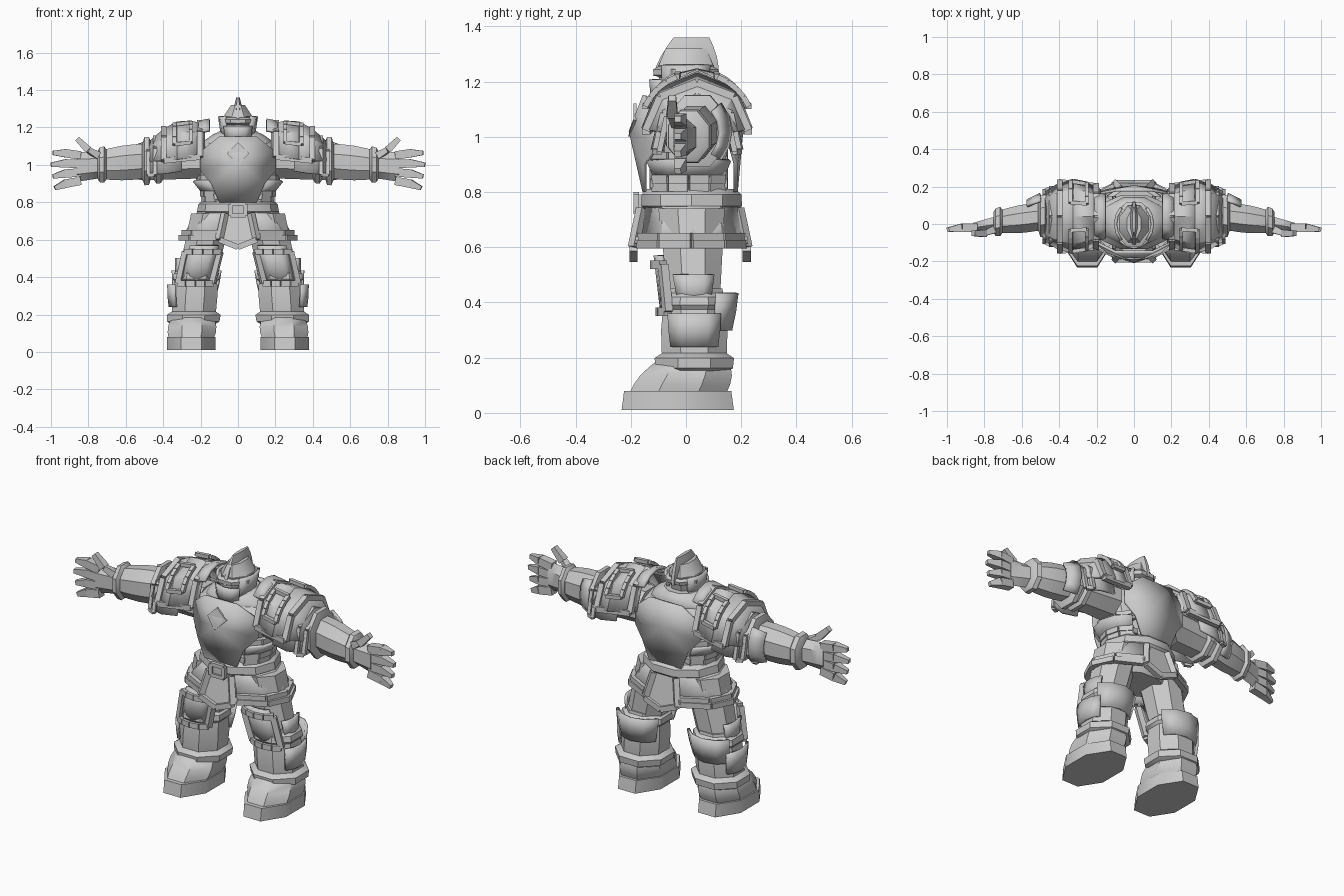
import bpy, bmesh, math
from mathutils import Vector

cube = bpy.data.objects.get("Cube")
if cube:
    bpy.data.objects.remove(cube)

steel = bpy.data.materials.new("plain steel grey")
steel.use_nodes = True
grey = (0.6, 0.6, 0.6, 1)
steel.diffuse_color = grey
steel.node_tree.nodes["Principled BSDF"].inputs["Base Color"].default_value = grey

# Directions around a body segment; on the arms SIDE points up
FRONT, SIDE, BACK = 0, math.pi / 2, math.pi
parts = []


class Segment:
    """Tapered oval body segment that armour can be wrapped around."""

    def __init__(self, start, end, wide, narrow, swell=0):
        self.start, self.end = Vector(start), Vector(end)
        self.wide, self.narrow, self.swell = Vector(wide), Vector(narrow), swell
        run = self.end - self.start
        self.sideways = abs(run.x) > abs(run.z)

    def point(self, t, angle, grow=0):
        radius = self.wide + (self.narrow - self.wide) * t
        extra = self.swell * math.sin(math.pi * t) + grow
        across = (radius.x + extra) * math.sin(angle)
        depth = -(radius.y + extra) * math.cos(angle)
        offset = Vector((0, depth, across)) if self.sideways else Vector((across, depth, 0))
        return self.start + (self.end - self.start) * t + offset


def finish(name, bm, thickness=0):
    """Make the object; parts lying wholly on the left are mirrored."""
    bmesh.ops.recalc_face_normals(bm, faces=bm.faces)
    paired = min(v.co.x for v in bm.verts) > 0
    mesh = bpy.data.meshes.new(name)
    bm.to_mesh(mesh)
    bm.free()
    mesh.materials.append(steel)
    ob = bpy.data.objects.new(name, mesh)
    bpy.context.collection.objects.link(ob)
    if thickness:
        shell = ob.modifiers.new("Thickness", "SOLIDIFY")
        shell.thickness, shell.offset = thickness, 0
    if paired:
        ob.modifiers.new("Mirror", "MIRROR")
    parts.append(ob)


def fan(facing, spread, count):
    return [facing + spread * (2 * i / (count - 1) - 1) for i in range(count)]


def around(sides):
    return [(i + 0.5) * math.tau / sides for i in range(sides)]


def skin(name, segment, rows, angles, closed):
    """Skin rows of (position, growth) over a segment."""
    bm = bmesh.new()
    rings = [[bm.verts.new(segment.point(t, a, grow)) for a in angles] for t, grow in rows]
    for low, high in zip(rings, rings[1:]):
        for i in range(0 if closed else 1, len(angles)):
            bm.faces.new((low[i - 1], low[i], high[i], high[i - 1]))
    if closed:
        bm.faces.new(rings[0])
        bm.faces.new(rings[-1])
    finish(name, bm, 0 if closed else 0.015)


def body(name, segment, sides=8):
    skin(name, segment, [(i / 4, 0) for i in range(5)], around(sides), True)


def cuff(name, segment, t, depth, grow=0.03, sides=8):
    rows = [(t - depth, 0), (t - depth / 2, grow), (t + depth / 2, grow), (t + depth, 0)]
    skin(name, segment, rows, around(sides), True)


def sheet(name, segment, facing, spread, low, high, grow=0.02, flare=0):
    """Curved armour plate, flaring outwards towards its high end."""
    rows = [(low + (high - low) * i / 2, grow + flare * i / 2) for i in range(3)]
    skin(name, segment, rows, fan(facing, spread, 5), False)


def bars(name, points, width, closed=False, tip=1):
    """Square bars along a path, each narrowing to its tip."""
    bm = bmesh.new()
    points = [Vector(p) for p in points]
    for a, b in zip(points, points[1:] + (points[:1] if closed else [])):
        turn = (b - a).to_track_quat("Z", "Y")
        for v in bmesh.ops.create_cube(bm, size=1)["verts"]:
            w = width * (tip if v.co.z > 0 else 1)
            v.co = (a + b) / 2 + turn @ Vector((v.co.x * w, v.co.y * w, v.co.z * (b - a).length))
    finish(name, bm)


def trim(name, segment, facing, spread, low, high, grow=0.03, width=0.03):
    """Raised frame following the outline of a curved plate."""
    angles = fan(facing, spread, 5)
    path = [segment.point(low, a, grow) for a in angles]
    path += [segment.point(high, a, grow) for a in reversed(angles)]
    bars(name, path, width, True)


def plate(name, points, push):
    """Flat outline pushed into a solid plate."""
    bm = bmesh.new()
    face = bm.faces.new([bm.verts.new(p) for p in points])
    moved = bmesh.ops.extrude_face_region(bm, geom=[face], use_keep_orig=True)["geom"]
    bmesh.ops.translate(bm, vec=push, verts=[v for v in moved if isinstance(v, bmesh.types.BMVert)])
    finish(name, bm)


def peaked(name, half, peak):
    """Symmetric faceted plate rising from its outline to one peak."""
    bm = bmesh.new()
    hub = bm.verts.new(peak)
    edge = [bm.verts.new(p) for p in half + [(-x, y, z) for x, y, z in reversed(half)]]
    for i in range(len(edge)):
        bm.faces.new((hub, edge[i - 1], edge[i]))
    finish(name, bm, 0.015)


# Boots
sole = Segment((0.25, -0.03, 0.01), (0.25, -0.03, 0.08), (0.14, 0.22), (0.14, 0.21))
boot = Segment((0.25, -0.03, 0.07), (0.24, 0.03, 0.2), (0.13, 0.19), (0.11, 0.13), 0.02)
body("boot_soles", sole)
body("boot_uppers", boot)

# Legs with knee, shin and calf armour
shin = Segment((0.24, 0.03, 0.15), (0.22, 0.03, 0.45), (0.12, 0.12), (0.11, 0.11), 0.015)
thigh = Segment((0.22, 0.03, 0.4), (0.14, 0.02, 0.74), (0.11, 0.1), (0.12, 0.13))
body("shins", shin)
body("thighs", thigh)
cuff("ankle_cuffs", shin, 0.1, 0.12, 0.03)
cuff("calf_bands", shin, 0.85, 0.1, 0.015)
sheet("calf_flares", shin, BACK, 1, 0.5, 0.95, 0, 0.04)
sheet("outer_shin_fins", shin, SIDE, 0.7, 0.3, 0.7, 0, 0.02)
sheet("knee_plates", thigh, FRONT, 0.6, -0.1, 0.5, 0.02)
trim("knee_trim", thigh, FRONT, 0.7, -0.1, 0.4, 0.03)
sheet("outer_knee_fins", thigh, SIDE, 0.6, 0, 0.3, 0, 0.02)

# Skirt, tabards and belt
hips = Segment((0, 0.02, 0.6), (0, 0.02, 0.8), (0.17, 0.12), (0.19, 0.17), 0.02)
skirt = Segment((0, 0.02, 0.6), (0, 0.02, 0.78), (0.3, 0.19), (0.19, 0.17))
body("hips", hips, 10)
sheet("skirt_panels", skirt, SIDE, 1.2, 0, 1, 0)
trim("skirt_trim", skirt, SIDE, 1.2, 0.06, 0.2, 0.01, 0.03)
for name, y, out in (("front_tabard", -0.15, -0.03), ("back_tabard", 0.18, 0.03)):
    outline = [(0.07, y, 0.74), (0.1, y + out, 0.6), (0, y + out, 0.56),
               (-0.1, y + out, 0.6), (-0.07, y, 0.74)]
    plate(name, outline, (0, out / 3, 0))
    bars(name + "_trim", [Vector(p) + Vector((0, out / 3, 0)) for p in outline], 0.03)
cuff("belt", hips, 0.85, 0.2, 0.02, 10)
buckle = [(x, -0.18, z) for x, z in ((-0.04, 0.73), (0.04, 0.73), (0.04, 0.79), (-0.04, 0.79))]
bars("buckle_frame", buckle, 0.02, True)
plate("buckle_face", buckle, (0, 0.02, 0))

# Torso and chest armour
torso = Segment((0, 0.01, 0.78), (0, 0.01, 1.08), (0.16, 0.15), (0.24, 0.15))
yoke = Segment((0, 0.01, 1.08), (0, 0.02, 1.18), (0.24, 0.15), (0.1, 0.1))
body("torso", torso, 10)
body("yoke", yoke, 10)
for name, y, out in (("breastplate", -0.15, -0.05), ("backplate", 0.18, 0.02)):
    half = [(0.1, y, 0.8), (0.14, y, 0.9), (0.2, y - out, 0.97), (0.2, y - out, 1.07), (0.1, y, 1.15)]
    peaked(name, half, (0, y + out, 1.02))
for t in (0.12, 0.4):
    trim("rib_guards", torso, SIDE, 0.9, t, t + 0.1, 0.01)
sheet("side_spikes", torso, SIDE, 0.9, 0.2, 0.45, 0, 0.04)
size = 0.06
plate("chest_diamond", [(-size, -0.18, 1.06), (0, -0.2, 1.06 - size), (size, -0.18, 1.06),
                        (0, -0.18, 1.06 + size)], (0, -0.01, 0))
cuff("collar", yoke, 0.65, 0.3, 0.01, 10)

# Head, helmet and crest
head = Segment((0, -0.01, 1.13), (0, 0, 1.26), (0.07, 0.09), (0.09, 0.11))
dome = Segment((0, 0, 1.25), (0, 0, 1.32), (0.09, 0.11), (0.04, 0.08))
crest = Segment((0, 0, 1.22), (0, 0.02, 1.36), (0.02, 0.13), (0.01, 0.07), 0.01)
body("head", head)
body("helmet_dome", dome)
body("helmet_crest", crest)
cuff("helmet_brow", head, 0.8, 0.15, 0.02)
sheet("jaw_guard", head, FRONT, 0.8, 0, 0.6)
sheet("cheek_plates", head, SIDE, 0.8, 0.1, 1, 0.01)

# Pauldrons with raised trim, and the lame beneath
pauldron = Segment((0.18, 0.04, 1.05), (0.47, 0.04, 1.02), (0.16, 0.14), (0.1, 0.13), 0.06)
lame = Segment((0.3, 0.04, 1), (0.48, 0.04, 0.98), (0.15, 0.16), (0.14, 0.13), 0.02)
sheet("pauldrons", pauldron, SIDE, 1.6, 0, 0.5, 0)
sheet("outer_pauldrons", pauldron, SIDE, 1.6, 0.5, 1, 0)
trim("pauldron_trim", pauldron, SIDE, 1.6, 0.08, 0.75, 0.01)
sheet("shoulder_lames", lame, SIDE, 1.8, 0, 1, 0)
trim("shoulder_lame_trim", lame, SIDE, 1.8, 0.8, 1, 0.01, 0.02)
for name, facing in (("front_inlay", 0.8), ("back_inlay", math.pi - 0.8)):
    trim(name, pauldron, facing, 0.4, 0.25, 0.55, 0.01, 0.02)
sheet("neck_guards", pauldron, SIDE, 0.8, 0.1, -0.1, 0.01, 0.03)

# Arms with bands, elbow cuffs and wrist cuffs
upper_arm = Segment((0.2, 0.03, 1.02), (0.5, 0.04, 1.01), (0.1, 0.12), (0.1, 0.09))
forearm = Segment((0.5, 0.04, 1.02), (0.74, 0.01, 1), (0.1, 0.08), (0.08, 0.06), 0.01)
body("upper_arms", upper_arm)
body("forearms", forearm)
cuff("upper_arm_bands", upper_arm, 0.75, 0.08, 0.02)
cuff("elbow_cuffs", forearm, -0.05, 0.1, 0.04)
cuff("wrist_cuffs", forearm, 0.95, 0.1, 0.02)
sheet("elbow_fins", forearm, BACK, 0.8, 0.3, 0, 0.01, 0.03)

# Hands
palm = Segment((0.73, 0, 1), (0.86, -0.02, 0.99), (0.07, 0.05), (0.08, 0.03))
body("palms", palm, 6)
for finger in range(4):
    rise = 0.06 - finger * 0.045
    root, knuckle = (0.84, -0.02, 0.99 + rise), (0.92, -0.02, 0.99 + rise * 1.2)
    reach = 1 - 0.01 * abs(finger - 1)
    bars("finger", [root, knuckle], 0.045)
    bars("fingertip", [knuckle, (reach, -0.03, 0.98 + rise * 1.4)], 0.045, False, 0.5)
bars("thumb", [(0.75, -0.03, 1.05), (0.8, -0.05, 1.08), (0.86, -0.05, 1.14)], 0.04, False, 0.7)

# Crisp edges with soft shading between shallow facets
bpy.ops.object.select_all(action="DESELECT")
for ob in parts:
    ob.select_set(True)
bpy.context.view_layer.objects.active = parts[0]
bpy.ops.object.shade_smooth_by_angle(angle=math.radians(35))
